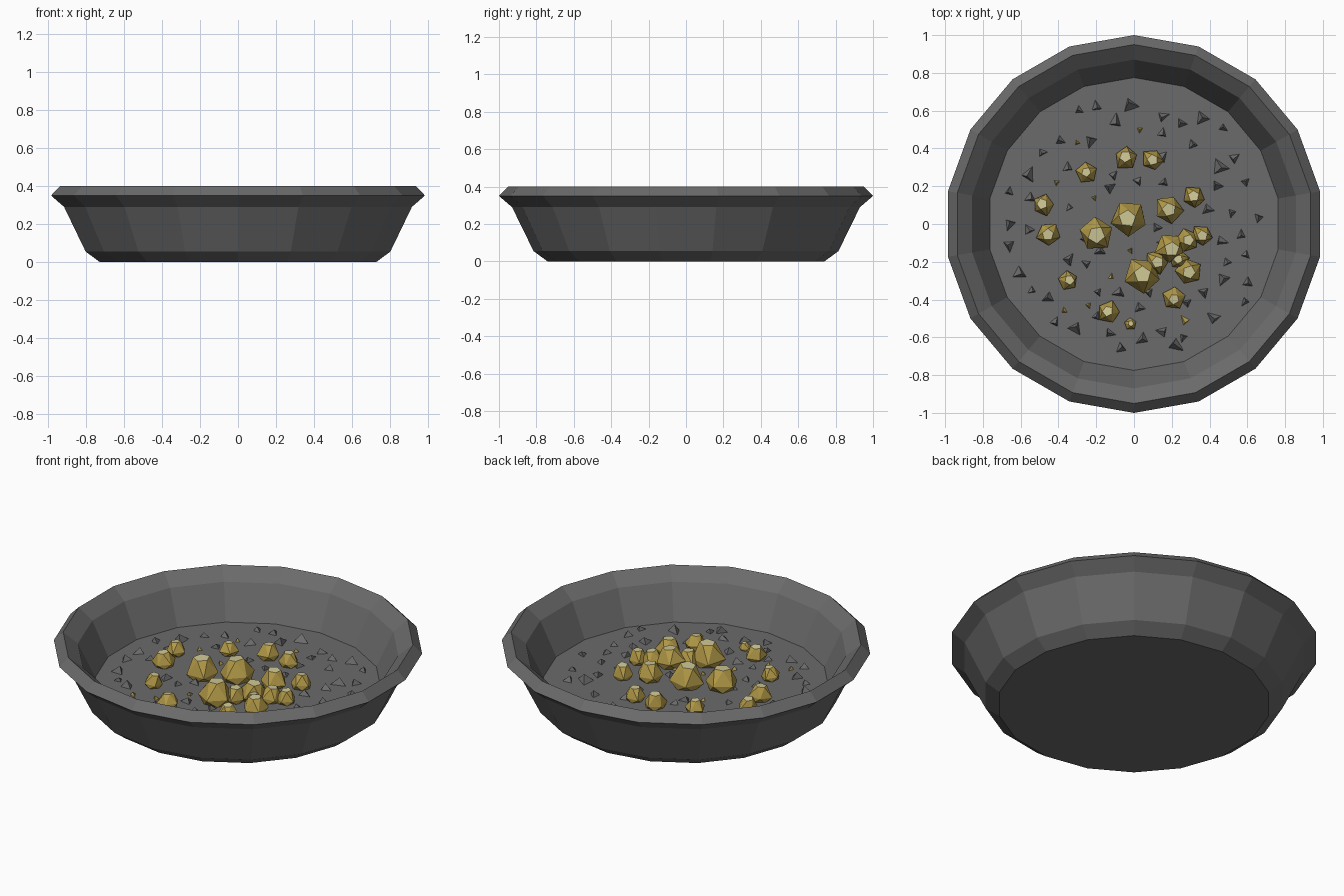
import bpy, bmesh, math, random
from mathutils import Matrix, Vector

random.seed(7)
SIDES = 18
FLOOR = 0.138

cube = bpy.data.objects.get("Cube")
if cube:
    bpy.data.objects.remove(cube, do_unlink=True)


def material(name, color):
    mat = bpy.data.materials.new(name)
    mat.use_nodes = True
    rgba = (*color, 1)
    mat.diffuse_color = rgba
    mat.node_tree.nodes["Principled BSDF"].inputs["Base Color"].default_value = rgba
    return mat


iron = material("dark iron", (0.145, 0.145, 0.145))
stone = material("grey gravel", (0.15, 0.15, 0.15))
gold = material("gold", (0.46, 0.33, 0.065))
pale_gold = material("pale gold", (0.62, 0.57, 0.30))


def finish(bm, name, *mats):
    bmesh.ops.recalc_face_normals(bm, faces=bm.faces)
    mesh = bpy.data.meshes.new(name)
    bm.to_mesh(mesh)
    bm.free()
    for mat in mats:
        mesh.materials.append(mat)
    obj = bpy.data.objects.new(name, mesh)
    bpy.context.collection.objects.link(obj)


def ring(bm, radius, z, sides, turn=0.0, matrix=Matrix(), jitter=0.0):
    verts = []
    for i in range(sides):
        a = math.tau * i / sides + turn
        r = radius * (1 + random.uniform(-jitter, jitter))
        verts.append(bm.verts.new(matrix @ Vector((r * math.cos(a), r * math.sin(a), z))))
    return verts


def placed(x, y, tilt):
    # Random heading and a slight lean on the pan floor
    return (Matrix.Translation((x, y, FLOOR))
            @ Matrix.Rotation(random.uniform(-tilt, tilt), 4, 'X')
            @ Matrix.Rotation(random.uniform(-tilt, tilt), 4, 'Y')
            @ Matrix.Rotation(random.uniform(0, math.tau), 4, 'Z'))


# Pan: one profile swept from the underside, over the rim, to the inner floor
profile = [(0.74, 0), (0.815, 0.055), (0.93, 0.29), (1.0, 0.35),
           (0.95, 0.4), (0.87, 0.335), (0.775, FLOOR)]
bm = bmesh.new()
rings = [ring(bm, r, z, SIDES, math.pi / 2) for r, z in profile]
for low, high in zip(rings, rings[1:]):
    for i in range(SIDES):
        j = (i + 1) % SIDES
        bm.faces.new((low[i], low[j], high[j], high[i]))
bm.faces.new(rings[0])
bm.faces.new(rings[-1])
finish(bm, "pan", iron)

# Nuggets: faceted pebbles with a flat pale top (x, y, radius)
nuggets = [
    (-.04, .35, .06), (.1, .34, .055), (-.25, .27, .05), (.32, .14, .057),
    (.18, .08, .07), (-.48, .1, .055), (-.45, -.05, .06), (-.02, .03, .09),
    (-.2, -.05, .085), (.19, -.13, .075), (.28, -.09, .06), (.36, -.06, .055),
    (.12, -.2, .06), (.24, -.19, .05), (.29, -.25, .065), (.05, -.27, .09),
    (-.35, -.3, .052), (-.13, -.47, .055), (.21, -.39, .055), (-.02, -.53, .03)]
bm = bmesh.new()
for x, y, r in nuggets:
    m = placed(x, y, 0.12)
    half = math.pi / 5
    verts = (ring(bm, 0.8 * r, -0.05 * r, 5, 0, m)
             + ring(bm, 1.07 * r, 0.42 * r, 5, half, m, 0.12)
             + ring(bm, 0.52 * r, 1.38 * r, 5, 0, m, 0.08))
    bmesh.ops.convex_hull(bm, input=verts)
bmesh.ops.recalc_face_normals(bm, faces=bm.faces)
for face in bm.faces:
    face.material_index = 1 if face.normal.z > 0.85 else 0
finish(bm, "gold_nuggets", gold, pale_gold)


def chip(bm, x, y, r, height):
    # Small three-sided shard with an off-centre peak
    m = placed(x, y, 0.1)
    base = ring(bm, r, -0.003, 3, 0, m, 0.2)
    off = Vector((random.uniform(-.3, .3) * r, random.uniform(-.3, .3) * r, height))
    peak = bm.verts.new(m @ off)
    bm.faces.new(base)
    for i in range(3):
        bm.faces.new((base[i], base[(i + 1) % 3], peak))


# Gold flakes
flakes = [(.03, .5), (-.3, .43), (-.41, .22), (-.21, .14), (-.02, -.14), (.14, -.1),
          (-.12, -.28), (-.24, -.43), (-.37, -.46), (.27, -.51)]
bm = bmesh.new()
for x, y in flakes:
    chip(bm, x, y, 0.034 if y < -0.5 else 0.02, 0.022)
finish(bm, "gold_flakes", gold)

# Gravel: shards strewn over the floor around the gold
gravel = [
    (-.29, .6), (-.2, .62), (.15, .57), (.25, .53), (.15, .48), (.47, .51),
    (-.49, .38), (-.39, .44), (-.23, .44), (.31, .42), (.53, .35), (.15, .36),
    (-.66, .17), (-.55, .14), (-.35, .3), (-.11, .26), (-.13, .19), (.02, .23),
    (.16, .22), (.44, .2), (.59, .22), (.66, .03), (.52, .06), (.39, .08),
    (-.34, .09), (-.66, -.11), (-.56, -.03), (-.66, 0), (-.26, -.08), (.12, -.02),
    (-.18, -.14), (-.35, -.19), (.46, -.09), (.57, -.06), (.59, -.16), (.49, -.2),
    (-.25, -.21), (.47, -.29), (.6, -.31), (.59, -.41), (-.54, -.35), (-.19, -.36),
    (-.08, -.36), (.08, -.36), (.37, -.36), (.28, -.42), (-.42, -.52), (-.13, -.58),
    (.15, -.57), (.05, -.61), (-.07, -.66), (.26, -.6), (-.2, -.49), (.03, -.44)]
boulders = [(-.56, .26), (.36, .56), (-.1, .54), (-.61, -.26), (-.02, .63),
            (.45, .3), (-.45, -.39), (-.31, -.55), (.42, -.5), (.22, -.64)]
bm = bmesh.new()
for x, y in gravel:
    r = random.uniform(0.026, 0.038)
    chip(bm, x, y, r, 0.85 * r)
for x, y in boulders:
    chip(bm, x, y, random.uniform(0.04, 0.055), 0.04)
finish(bm, "gravel", stone)
